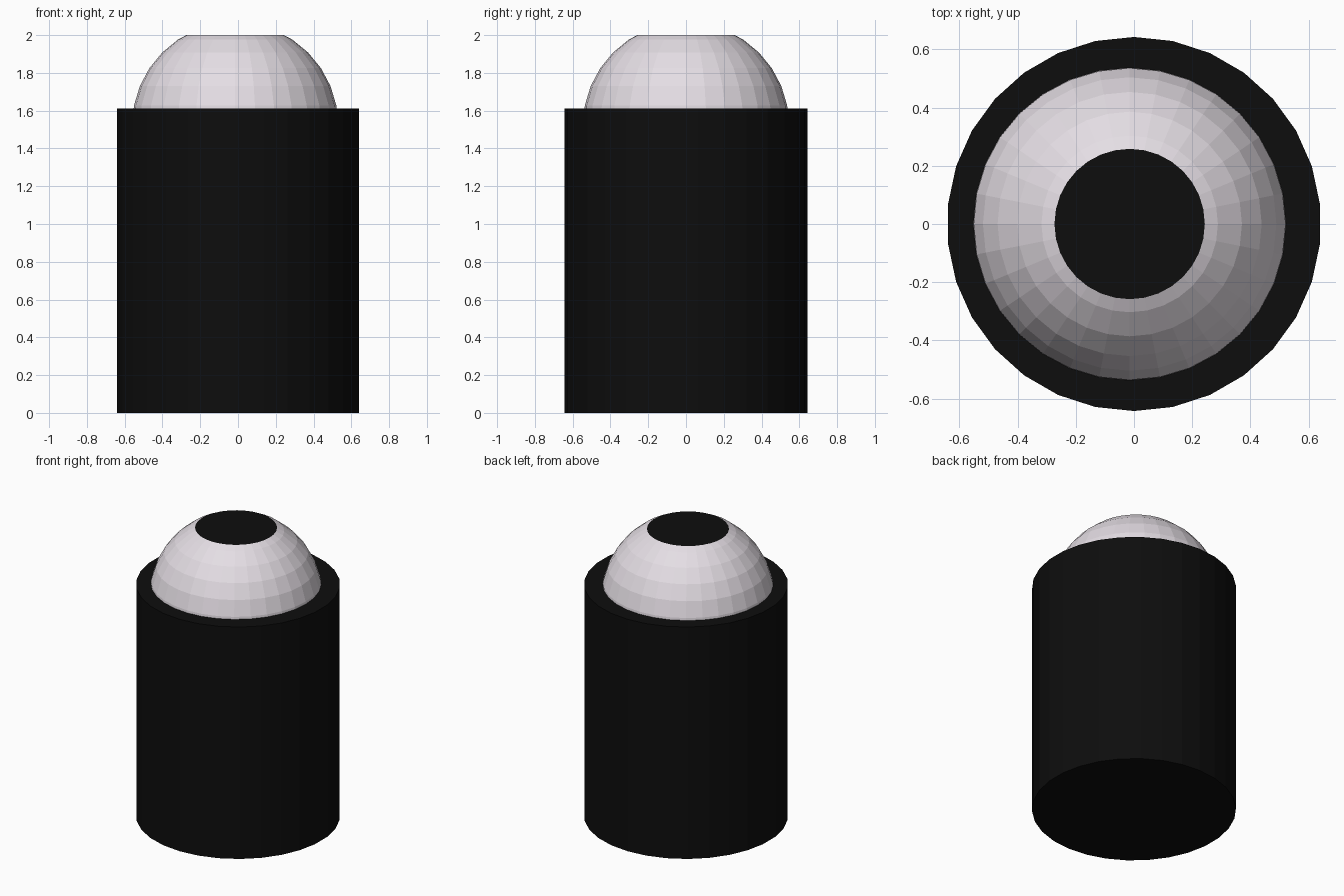
import bpy, bmesh
from mathutils import Matrix

if "Cube" in bpy.data.objects:
    bpy.data.objects.remove(bpy.data.objects["Cube"])

BODY_R, BODY_H = 0.643, 1.612
DOME_X, DOME_Z, DOME_R = -0.015, 1.522, 0.546
TOP = 2.0


def material(name, rgb):
    m = bpy.data.materials.new(name)
    m.diffuse_color = (*rgb, 1)
    m.use_nodes = True
    m.node_tree.nodes["Principled BSDF"].inputs["Base Color"].default_value = m.diffuse_color
    return m


black = material("black", (0.004, 0.004, 0.004))
pale = material("pale", (0.78, 0.73, 0.78))


def make_object(name, bm, *mats):
    mesh = bpy.data.meshes.new(name)
    bm.to_mesh(mesh)
    bm.free()
    for m in mats:
        mesh.materials.append(m)
    obj = bpy.data.objects.new(name, mesh)
    bpy.context.collection.objects.link(obj)
    return obj


# Cylindrical body: 30 flat sides, a corner facing +y
bm = bmesh.new()
bmesh.ops.create_cone(bm, cap_ends=True, segments=30, radius1=BODY_R,
                      radius2=BODY_R, depth=BODY_H,
                      matrix=Matrix.Translation((0, 0, BODY_H / 2)))
make_object("body", bm, black)

# Ball set in the body, sliced flat at the top; the slice is filled in black
bm = bmesh.new()
bmesh.ops.create_uvsphere(bm, u_segments=32, v_segments=16, radius=DOME_R,
                          matrix=Matrix.Translation((DOME_X, 0, DOME_Z)))
cut = bmesh.ops.bisect_plane(bm, geom=bm.verts[:] + bm.edges[:] + bm.faces[:],
                             plane_co=(0, 0, TOP), plane_no=(0, 0, 1),
                             clear_outer=True)
rim = [g for g in cut["geom_cut"] if isinstance(g, bmesh.types.BMEdge)]
caps = bmesh.ops.contextual_create(bm, geom=rim)["faces"]
for f in caps:
    f.material_index = 1
bmesh.ops.recalc_face_normals(bm, faces=bm.faces[:])
make_object("dome", bm, pale, black)
